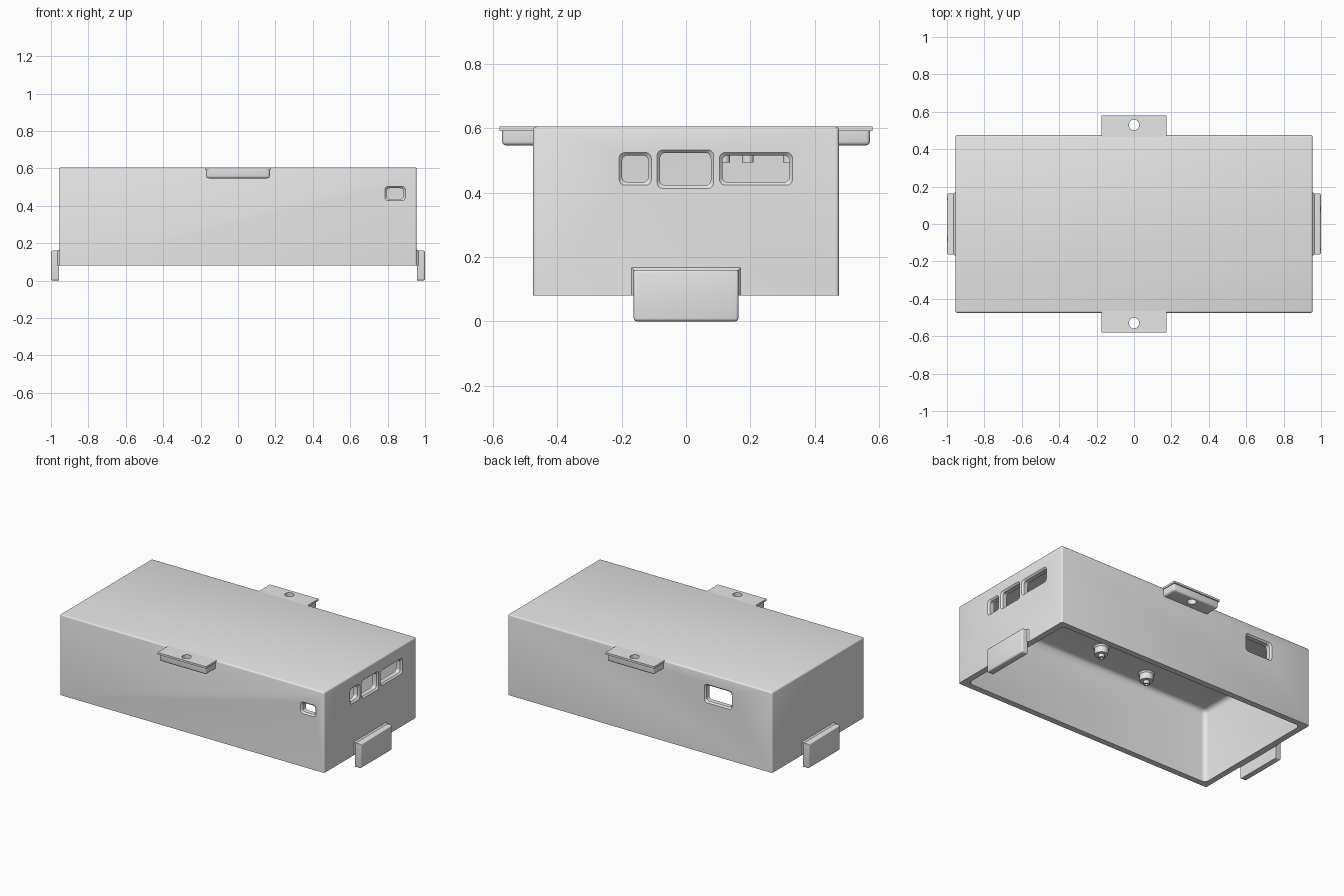
import bpy, bmesh, math
from mathutils import Vector

if "Cube" in bpy.data.objects:
    bpy.data.objects.remove(bpy.data.objects["Cube"], do_unlink=True)

grey = bpy.data.materials.new("plain_grey")
grey.use_nodes = True
grey.diffuse_color = (0.8, 0.8, 0.8, 1)
grey.node_tree.nodes["Principled BSDF"].inputs["Base Color"].default_value = (0.8, 0.8, 0.8, 1)


def finish(name, bm):
    bmesh.ops.recalc_face_normals(bm, faces=bm.faces)
    mesh = bpy.data.meshes.new(name)
    bm.to_mesh(mesh)
    bm.free()
    mesh.materials.append(grey)
    obj = bpy.data.objects.new(name, mesh)
    bpy.context.collection.objects.link(obj)
    return obj


def block(name, lo, hi, radius=0, keep=lambda a, b: True, segments=3):
    """Box between two corners; edges chosen by keep() are rounded."""
    bm = bmesh.new()
    bmesh.ops.create_cube(bm, size=1)
    lo, hi = Vector(lo), Vector(hi)
    for v in bm.verts:
        v.co = (lo + hi) / 2 + v.co * (hi - lo)
    if radius:
        edges = [e for e in bm.edges if keep(e.verts[0].co, e.verts[1].co)]
        bmesh.ops.bevel(bm, geom=edges, offset=radius, segments=segments,
                        profile=0.5, affect='EDGES')
    return finish(name, bm)


def loft(name, rings):
    """Closed solid through rings of points."""
    bm = bmesh.new()
    rows = [[bm.verts.new(p) for p in ring] for ring in rings]
    n = len(rows[0])
    for a, b in zip(rows, rows[1:]):
        for i in range(n):
            bm.faces.new((a[i], a[(i + 1) % n], b[(i + 1) % n], b[i]))
    bm.faces.new(rows[0])
    bm.faces.new(rows[-1])
    return finish(name, bm)


def circle(x, y, z, r, n=24):
    return [(x + r * math.cos(2 * math.pi * i / n),
             y + r * math.sin(2 * math.pi * i / n), z) for i in range(n)]


def rounded(u0, u1, v0, v1, r=0.018, steps=4):
    pts = []
    corners = [(u1 - r, v1 - r), (u0 + r, v1 - r), (u0 + r, v0 + r), (u1 - r, v0 + r)]
    for k, (u, v) in enumerate(corners):
        for i in range(steps + 1):
            a = math.pi / 2 * (k + i / steps)
            pts.append((u + r * math.cos(a), v + r * math.sin(a)))
    return pts


def cut(target, cutter):
    mod = target.modifiers.new("cut", 'BOOLEAN')
    mod.operation = 'DIFFERENCE'
    mod.solver = 'EXACT'
    mod.object = cutter
    bpy.context.view_layer.objects.active = target
    bpy.ops.object.modifier_apply(modifier=mod.name)
    bpy.data.objects.remove(cutter, do_unlink=True)


def smooth(obj):
    bpy.ops.object.select_all(action='DESELECT')
    obj.select_set(True)
    bpy.context.view_layer.objects.active = obj
    bpy.ops.object.shade_smooth_by_angle(angle=math.radians(35))


HX, HY, BASE, TOP, WALL = 0.955, 0.475, 0.08, 0.605, 0.04
CEIL = TOP - WALL

# Open-bottomed housing with rounded edges and cavity
housing = block("housing", (-HX, -HY, BASE), (HX, HY, TOP), 0.01,
                lambda a, b: max(a.z, b.z) > BASE + 0.01)
cut(housing, block("cavity", (WALL - HX, WALL - HY, BASE - 0.1), (HX - WALL, HY - WALL, CEIL),
                   0.03, lambda a, b: max(a.z, b.z) > BASE, 4))


# Port windows with a chamfered outer lip
def window(place, wall, u0, u1, v0, v1):
    depths = [(0.01, 0.0), (0.0, 0.0), (-0.01, 0.009), (-0.09, 0.009)]
    cut(housing, loft("window_cutter", [
        [place(u, v, wall + d) for u, v in rounded(u0 + g, u1 - g, v0 + g, v1 - g)]
        for d, g in depths]))


for y0, y1, z0, z1 in [(-0.208, -0.108, 0.423, 0.525), (-0.09, 0.086, 0.413, 0.533),
                       (0.104, 0.331, 0.423, 0.525)]:
    window(lambda u, v, d: (d, u, v), HX, y0, y1, z0, z1)
window(lambda u, v, d: (u, -d, v), HY, 0.785, 0.895, 0.427, 0.503)
window(lambda u, v, d: (u, d, v), HY, -0.665, -0.465, 0.413, 0.533)
smooth(housing)

# Screw tabs at front and back: thin plate over a rounded pad
for side, s in (("front", -1), ("back", 1)):
    def span(y0, y1):
        return sorted((s * y0, s * y1))
    a, b = span(HY - 0.012, 0.58)
    plate = block(side + "_tab_plate", (-0.175, a, 0.592), (0.175, b, TOP))
    a, b = span(HY - 0.012, 0.572)
    pad = block(side + "_tab_pad", (-0.17, a, 0.547), (0.17, b, 0.592), 0.012,
                lambda p, q: min(p.z, q.z) < 0.56 and max(abs(p.y), abs(q.y)) > 0.5)
    for part in (plate, pad):
        cut(part, loft("screw_hole", [circle(0, s * 0.53, z, 0.028) for z in (0.5, 0.65)]))
        smooth(part)

# End clips hanging below the rim, with a small flare against the wall
for side, s in (("left", 1), ("right", -1)):
    a, b = sorted((s * (HX + 0.003), s * 1.0))
    smooth(block(side + "_clip", (a, -0.163, 0), (b, 0.163, 0.16), 0.01,
                 lambda p, q: min(abs(p.x), abs(q.x)) > 0.99
                 or (max(p.z, q.z) < 0.01 and abs(p.x - q.x) > 0.01)))
    loft(side + "_clip_flare", [
        [(s * x, -y, BASE), (s * x, y, BASE), (s * x, y, z), (s * x, -y, z)]
        for x, y, z in ((HX - 0.005, 0.171, 0.168), (HX, 0.17, 0.167), (HX + 0.009, 0.163, 0.16))])

# Board standoffs on the ceiling: wide collar, narrow hollow tip
posts = [(0.73, -0.32), (0.71, 0.32), (0.04, -0.252), (0.04, 0.118),
         (-0.28, 0.32), (-0.365, -0.32), (-0.6, 0.192)]
profile = [(CEIL + 0.01, 0.05), (CEIL, 0.05), (CEIL - 0.01, 0.042), (0.515, 0.04),
           (0.515, 0.0185), (0.494, 0.0185), (0.494, 0.01), (0.515, 0.01)]
for i, (x, y) in enumerate(posts):
    smooth(loft("standoff_%d" % (i + 1), [circle(x, y, z, r) for z, r in profile]))
